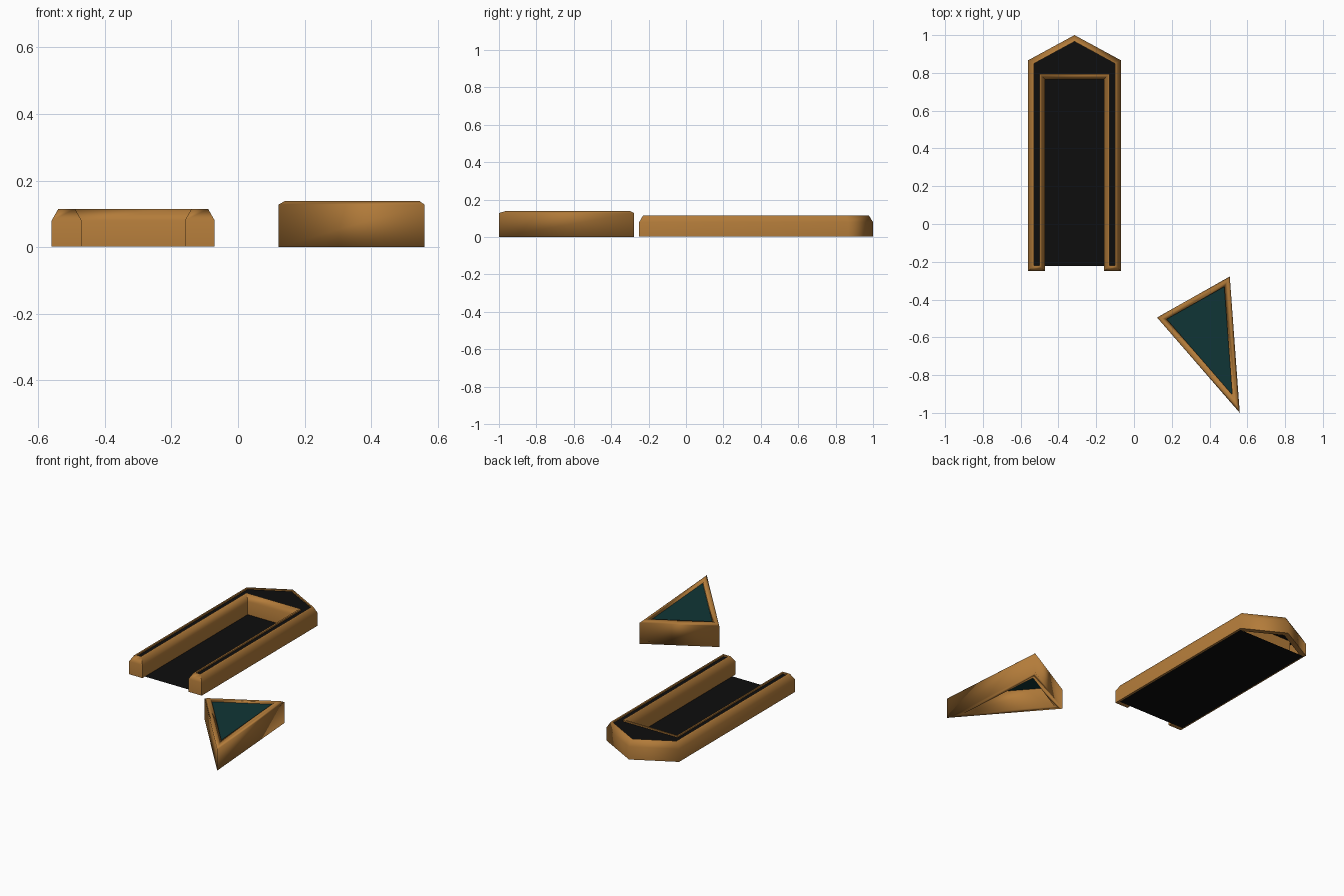
import bpy, bmesh, math
from mathutils import Vector

if "Cube" in bpy.data.objects:
    bpy.data.objects.remove(bpy.data.objects["Cube"])


def material(name, rgb):
    m = bpy.data.materials.new(name)
    m.diffuse_color = (*rgb, 1.0)
    m.use_nodes = True
    m.node_tree.nodes["Principled BSDF"].inputs["Base Color"].default_value = m.diffuse_color
    return m


WOOD = material("warm_brown", (0.45, 0.20, 0.042))
BLACK = material("matte_black", (0.004, 0.004, 0.004))
TEAL = material("dark_teal", (0.005, 0.036, 0.037))


def inset(points, d):
    """Offset a counter-clockwise outline inward with mitred corners."""
    out = []
    for i, p in enumerate(points):
        p = Vector(p)
        a = (p - Vector(points[i - 1])).normalized()
        b = (Vector(points[(i + 1) % len(points)]) - p).normalized()
        na, nb = Vector((-a.y, a.x)), Vector((-b.y, b.x))
        out.append(p + (na + nb) * d / (1 + na.dot(nb)))
    return out


def add_object(name, bm, mat):
    mesh = bpy.data.meshes.new(name)
    bm.to_mesh(mesh)
    bm.free()
    mesh.materials.append(mat)
    ob = bpy.data.objects.new(name, mesh)
    bpy.context.collection.objects.link(ob)
    return ob


def frame(name, outline, section, angle):
    """Sweep a closed (inset, height) cross-section around an outline."""
    bm = bmesh.new()
    rings = [[bm.verts.new((p.x, p.y, z)) for p in inset(outline, d)]
             for d, z in section]
    n = len(outline)
    for k, low in enumerate(rings):
        high = rings[(k + 1) % len(rings)]
        for i in range(n):
            j = (i + 1) % n
            bm.faces.new((low[i], low[j], high[j], high[i]))
    bmesh.ops.recalc_face_normals(bm, faces=bm.faces[:])
    ob = add_object(name, bm, WOOD)
    bpy.ops.object.select_all(action='DESELECT')
    ob.select_set(True)
    bpy.context.view_layer.objects.active = ob
    bpy.ops.object.shade_smooth_by_angle(angle=math.radians(angle))
    mod = ob.modifiers.new("even_shading", 'WEIGHTED_NORMAL')
    mod.keep_sharp = True


def sheet(name, points, z, mat):
    """Flat single-face panel."""
    bm = bmesh.new()
    bm.faces.new([bm.verts.new((p[0], p[1], z)) for p in points])
    add_object(name, bm, mat)


# U-shaped planter with a pointed back
planter = [(-0.56, -0.25), (-0.47, -0.25), (-0.47, 0.765), (-0.16, 0.765),
           (-0.16, -0.25), (-0.07, -0.25), (-0.07, 0.867), (-0.315, 1.0),
           (-0.56, 0.867)]
frame("planter_wall", planter,
      [(0, 0.002), (0, 0.08), (0.02, 0.115), (0.03, 0.115), (0.03, 0.002)], 65)
sheet("planter_filling", inset(planter, 0.03), 0.107, BLACK)

# Floor panel under the planter
sheet("planter_floor", [(-0.55, -0.222), (-0.08, -0.222),
                        (-0.08, 0.855), (-0.55, 0.855)], 0.0, BLACK)

# Triangular basin
basin = [(0.122, -0.495), (0.56, -1.0), (0.507, -0.278)]
frame("basin_wall", basin,
      [(0, 0), (0, 0.128), (0.0115, 0.138), (0.033, 0.138), (0.033, 0)], 180)
sheet("basin_water", inset(basin, 0.033), 0.127, TEAL)
